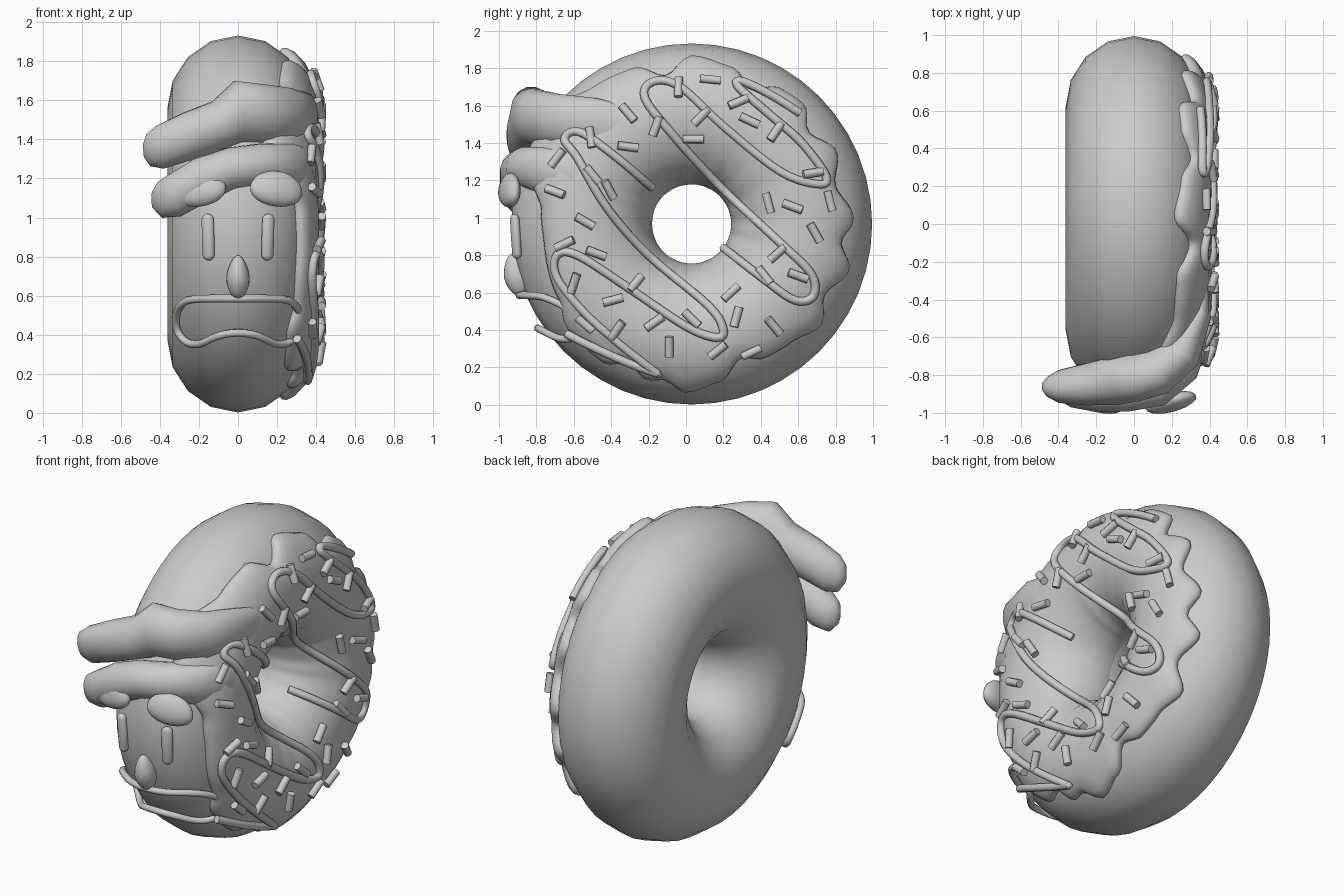
import bpy, bmesh, math
from math import sin, cos, pi, radians, sqrt
from mathutils import Vector, Matrix

if "Cube" in bpy.data.objects:
    bpy.data.objects.remove(bpy.data.objects["Cube"])

CY, CZ = 0.03, 0.967          # ring centre
MAJ, MIN, AX = 0.59, 0.375, 0.362


def finish(name, bm, angle=50):
    bmesh.ops.recalc_face_normals(bm, faces=bm.faces)
    me = bpy.data.meshes.new(name)
    bm.to_mesh(me)
    bm.free()
    ob = bpy.data.objects.new(name, me)
    bpy.context.collection.objects.link(ob)
    bpy.ops.object.select_all(action='DESELECT')
    bpy.context.view_layer.objects.active = ob
    ob.select_set(True)
    bpy.ops.object.shade_smooth_by_angle(angle=radians(angle))
    return ob


def ring_point(th, ph, off=0.0):
    r = MAJ + (MIN + off) * cos(ph)
    return Vector(((AX + off) * sin(ph), CY + r * cos(th), CZ + r * sin(th)))


def side_point(y, z, off):
    """Point on the +x side of the ring and its normal."""
    th = math.atan2(z - CZ, y - CY)
    c = (math.hypot(y - CY, z - CZ) - MAJ) / (MIN + off)
    ph = math.acos(max(-1, min(1, c)))
    n = Vector((sin(ph), cos(ph) * cos(th), cos(ph) * sin(th)))
    return ring_point(th, ph, off), n


def front_y(x, z):
    r = MAJ + MIN * sqrt(max(0, 1 - (x / AX) ** 2))
    return CY - sqrt(max(0, r * r - (z - CZ) ** 2))


def grid(name, rows, wrap_u=False, wrap_v=False, caps=False):
    bm = bmesh.new()
    vs = [[bm.verts.new(p) for p in row] for row in rows]
    nu, nv = len(rows), len(rows[0])
    for i in range(nu if wrap_u else nu - 1):
        for j in range(nv if wrap_v else nv - 1):
            a, b = (i + 1) % nu, (j + 1) % nv
            bm.faces.new((vs[i][j], vs[a][j], vs[a][b], vs[i][b]))
    if caps:
        bm.faces.new(vs[0])
        bm.faces.new(vs[-1])
    return finish(name, bm)


def spline(pts, n=6, closed=False):
    pts = [Vector(p) for p in pts]
    out, m = [], len(pts)
    get = (lambda i: pts[i % m]) if closed else (lambda i: pts[max(0, min(m - 1, i))])
    for i in range(m if closed else m - 1):
        a, b, c, d = (get(i + k) for k in (-1, 0, 1, 2))
        for s in range(n):
            t = s / n
            out.append(0.5 * (2 * b + (c - a) * t + (2 * a - 5 * b + 4 * c - d) * t * t
                              + (3 * b - a - 3 * c + d) * t ** 3))
    return out if closed else out + [pts[-1]]


def tube(name, pts, rad, closed=False):
    cu = bpy.data.curves.new(name, 'CURVE')
    cu.dimensions = '3D'
    cu.bevel_depth, cu.bevel_resolution, cu.use_fill_caps = rad, 2, True
    sp = cu.splines.new('POLY')
    sp.points.add(len(pts) - 1)
    for q, p in zip(sp.points, pts):
        q.co = (*p, 1)
    sp.use_cyclic_u = closed
    ob = bpy.data.objects.new(name, cu)
    bpy.context.collection.objects.link(ob)


def ellipsoid(name, loc, size, rot=(0, 0, 0), shape=None):
    bm = bmesh.new()
    bmesh.ops.create_uvsphere(bm, u_segments=20, v_segments=12, radius=1)
    for v in bm.verts:
        if shape:
            shape(v.co)
        v.co = Vector(a * b for a, b in zip(v.co, size))
    ob = finish(name, bm)
    ob.location, ob.rotation_euler = loc, rot


# dough ring
grid("dough_ring", [[ring_point(2 * pi * i / 48, 2 * pi * j / 16) for j in range(16)]
                    for i in range(48)], True, True)

# icing with scalloped outer edge: (angle, radius) of bumps and dips
EDGE = [(-185, .80), (-174, .79), (-150, .81), (-140, .86), (-122, .87), (-114, .81), (-106, .86),
        (-100, .84), (-92, .89), (-80, .85), (-70, .76), (-61, .81), (-50, .82), (-38, .87),
        (-28, .80), (-16, .87), (-7, .80), (2, .86), (15, .79), (27, .86), (38, .79), (47, .87),
        (57, .86), (66, .79), (76, .86), (90, .89), (100, .80), (110, .88), (125, .89), (140, .94),
        (155, .94), (163, .88), (175, .80)]


def edge_radius(d):
    for (a, r), (b, s) in zip(EDGE, EDGE[1:]):
        if a <= d <= b:
            t = (d - a) / (b - a)
            t = t * t * (3 - 2 * t)
            return r + (s - r) * t


STEPS = [(0, -.012), (.0, .012), (.02, .03), (.06, .042), (.14, .05), (.25, .052), (.38, .052),
         (.5, .05), (.62, .045), (.74, .035), (.86, .02), (.95, .01), (1, -.004)]
rows = []
for i in range(144):
    d = -185 + 2.5 * i
    p0 = math.acos((edge_radius(d) - MAJ) / MIN)
    rows.append([ring_point(radians(d), p0 + (radians(176) - p0) * t, o) for t, o in STEPS])
grid("icing", rows, True)

# swept icing locks over the brow: x, y, z, half height, half depth
UPPER = [(.37, -.30, 1.46, .13, .03), (.34, -.48, 1.50, .14, .07), (.25, -.68, 1.52, .145, .11),
         (.12, -.78, 1.53, .155, .13), (0, -.81, 1.54, .165, .13), (-.10, -.83, 1.475, .125, .13),
         (-.26, -.85, 1.415, .125, .11), (-.40, -.86, 1.36, .115, .085), (-.46, -.86, 1.345, .085, .05),
         (-.485, -.86, 1.34, .03, .02)]
LOWER = [(.37, -.42, 1.20, .14, .03), (.34, -.60, 1.22, .15, .06), (.26, -.76, 1.25, .13, .09),
         (.12, -.86, 1.275, .105, .11), (-.04, -.885, 1.25, .11, .11), (-.20, -.885, 1.185, .12, .11),
         (-.32, -.875, 1.115, .115, .095), (-.40, -.865, 1.09, .095, .06), (-.44, -.86, 1.09, .04, .02)]


def lock(name, st):
    rows = []
    for i, (x, y, z, h, w) in enumerate(st):
        a, b = st[max(0, i - 1)], st[min(len(st) - 1, i + 1)]
        t = Vector(b[:3]) - Vector(a[:3])
        t.z *= 0.5
        t.normalize()
        up = Vector((0, -.25, 1))
        up = (up - t * up.dot(t)).normalized()
        side = t.cross(up)
        rows.append([Vector((x, y, z)) + up * h * cos(k * pi / 8) + side * w * sin(k * pi / 8)
                     for k in range(16)])
    grid(name, rows, False, True, True)


lock("upper_icing_lock", UPPER)
lock("lower_icing_lock", LOWER)

# drizzle lines as (y, z) on the icing
DRIZZLE = [
    [(-.18, 1.16), (-.38, 1.33), (-.57, 1.46), (-.65, 1.42), (-.58, 1.32), (-.42, 1.05), (-.2, .8),
     (.12, .53), (.2, .40), (.16, .36), (0, .42), (-.3, .62), (-.58, .80), (-.69, .80), (-.69, .68),
     (-.55, .5), (-.35, .32), (-.17, .18), (-.16, .17), (-.3, .22), (-.48, .30), (-.64, .38)],
    [(.2, .84), (.42, .67), (.58, .56), (.68, .58), (.67, .70), (.5, .87), (.2, 1.15), (-.05, 1.42),
     (-.22, 1.64), (-.17, 1.73), (-.03, 1.70), (.2, 1.49), (.5, 1.25), (.7, 1.18), (.75, 1.22),
     (.62, 1.40), (.45, 1.55), (.28, 1.70), (.3, 1.73), (.45, 1.66), (.61, 1.56)]]
for k, path in enumerate(DRIZZLE):
    pts = spline([(y, z, 0) for y, z in path], 5)
    tube(f"drizzle_{k}", [side_point(p.x, p.y, .058)[0] for p in pts], .023)

# sprinkles: y, z, angle in the side view
SPRINKLES = [
    (-.04, 1.70, 90), (.13, 1.74, -5), (.28, 1.62, 25), (-.31, 1.56, -50), (-.16, 1.49, 70),
    (.08, 1.54, 45), (.34, 1.52, -25), (.04, 1.42, 0), (.48, 1.46, 55), (-.31, 1.38, -8),
    (-.51, 1.43, 100), (-.69, 1.32, 50), (-.5, 1.23, -50), (-.7, 1.14, -20), (-.41, 1.15, -60),
    (-.54, .98, -30), (-.65, .86, 25), (-.48, .81, -20), (-.6, .65, 70), (-.39, .56, 15),
    (-.27, .65, 50), (-.54, .43, -40), (-.37, .40, 55), (-.17, .44, 35), (-.09, .31, 90),
    (.03, .46, -45), (.17, .29, 40), (.24, .60, 45), (.27, .47, 75), (.35, .28, 25),
    (.47, .42, -50), (.6, .69, -20), (.49, .81, 40), (.69, .92, -60), (.44, 1.08, -75),
    (.57, 1.06, -20), (.77, 1.09, -75), (.68, 1.24, 10), (.42, .69, -50)]
bm = bmesh.new()
for y, z, a in SPRINKLES:
    p, n = side_point(y, z, .065)
    d = Vector((0, cos(radians(a)), sin(radians(a))))
    d = (d - n * d.dot(n)).normalized()
    m = Matrix((n, d.cross(n), d)).transposed().to_4x4()
    bmesh.ops.create_cone(bm, cap_ends=True, segments=8, radius1=.023, radius2=.023, depth=.11,
                          matrix=Matrix.Translation(p) @ m)
finish("sprinkles", bm)


# face: brows, eyes, nose
def brow_shape(co):
    if co.z < 0:
        co.z *= 0.75


for s, side in ((-1, "left"), (1, "right")):
    ellipsoid(f"{side}_brow", (s * .195, -.945, 1.135), (.14, .05, .105),
              (radians(-8), radians(s * 8), radians(s * 14)), brow_shape)
    bm = bmesh.new()
    bmesh.ops.create_uvsphere(bm, u_segments=16, v_segments=12, radius=.033)
    for v in bm.verts:
        v.co.z += math.copysign(.087, v.co.z) if abs(v.co.z) > 1e-4 else 0
    eye = finish(f"{side}_eye", bm)
    eye.scale.y = .75
    eye.location = (s * .153, -.91, .90)
    eye.rotation_euler = (radians(4), 0, radians(s * 22))


def nose_shape(co):
    k = 1 - .25 * max(0, co.z)
    co.x *= k
    co.y *= k


ellipsoid("nose", (0, -.905, .695), (.06, .07, .115), (radians(14), 0, 0), nose_shape)

# mouth loop
half = [(0, .585), (.13, .585), (.26, .575), (.315, .51), (.31, .42), (.26, .36), (.19, .355), (.1, .395)]
loop = half + [(0, .41)] + [(-x, z) for x, z in half[:0:-1]]
mouth = spline([(x, front_y(x, z) - .035, z) for x, z in loop], 3, True)
tube("mouth_loop", mouth, .02, True)
